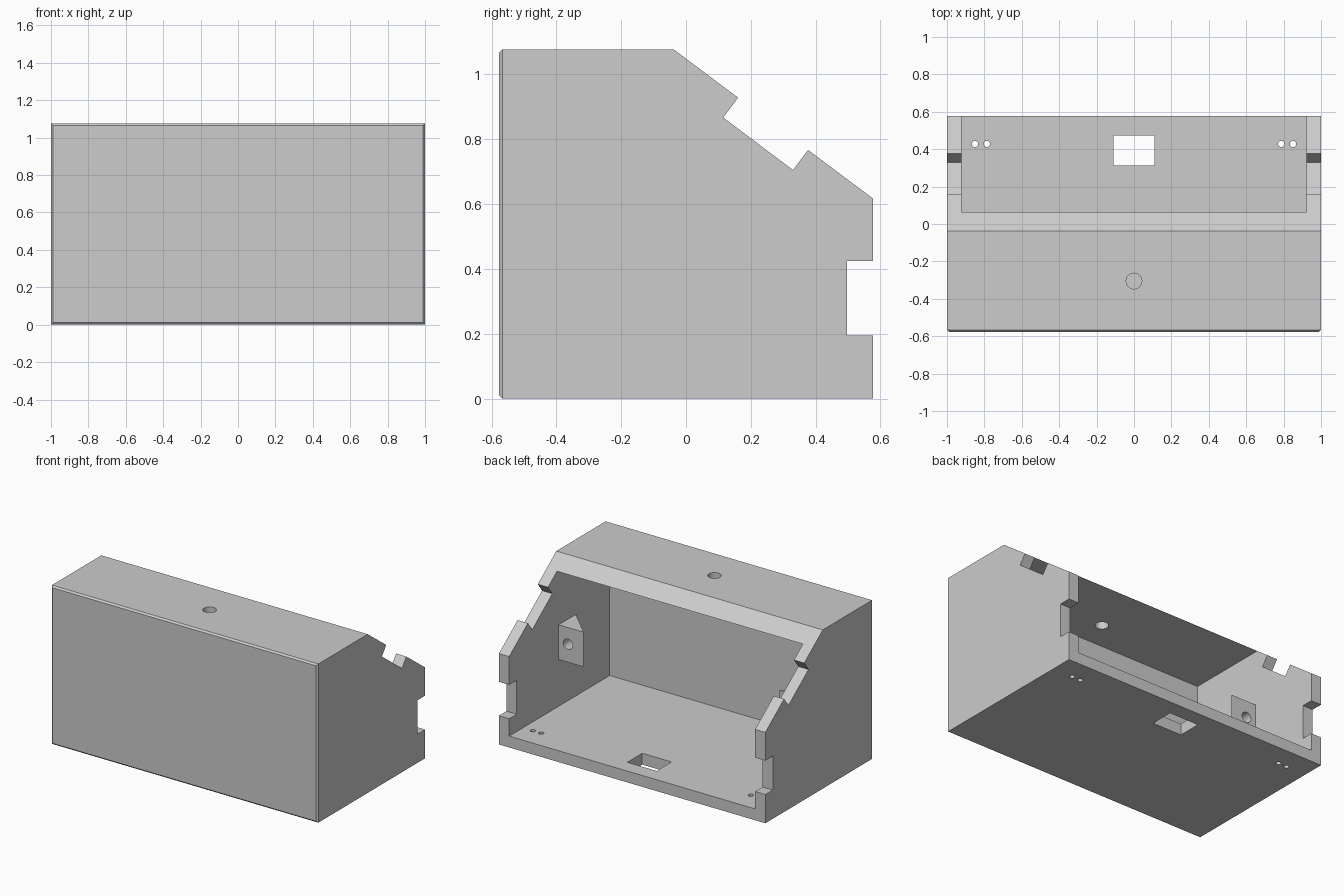
import bpy, bmesh
from math import cos, sin, tau

if "Cube" in bpy.data.objects:
    bpy.data.objects.remove(bpy.data.objects["Cube"])

# Single light grey material
grey = bpy.data.materials.new("light_grey")
grey.use_nodes = True
colour = (0.604, 0.604, 0.604, 1)
grey.diffuse_color = colour
grey.node_tree.nodes["Principled BSDF"].inputs["Base Color"].default_value = colour

PLACE = {"x": lambda a, b, t: (t, a, b),
         "y": lambda a, b, t: (a, t, b),
         "z": lambda a, b, t: (a, b, t)}


def prism(name, points, axis, low, high, front_bevel=0):
    """Extrude a flat outline along an axis."""
    bm = bmesh.new()
    ends = [[bm.verts.new(PLACE[axis](a, b, t)) for a, b in points] for t in (low, high)]
    for end in ends:
        bm.faces.new(end)
    for i in range(len(points)):
        j = (i + 1) % len(points)
        bm.faces.new((ends[0][i], ends[0][j], ends[1][j], ends[1][i]))
    if front_bevel:
        front = min(v.co.y for v in bm.verts) + 0.001
        edges = [e for e in bm.edges if all(v.co.y < front for v in e.verts)]
        bmesh.ops.bevel(bm, geom=edges, offset=front_bevel, segments=1, affect='EDGES')
    bmesh.ops.recalc_face_normals(bm, faces=bm.faces)
    mesh = bpy.data.meshes.new(name)
    bm.to_mesh(mesh)
    bm.free()
    mesh.materials.append(grey)
    obj = bpy.data.objects.new(name, mesh)
    bpy.context.collection.objects.link(obj)
    return obj


def rect(a0, a1, b0, b1):
    return [(a0, b0), (a1, b0), (a1, b1), (a0, b1)]


def circle(a, b, radius, sides=32):
    return [(a + radius * cos(tau * i / sides), b + radius * sin(tau * i / sides))
            for i in range(sides)]


def cut(target, *outline):
    """Subtract a prism from the target and discard it."""
    cutter = prism("cutter", *outline)
    cutter.hide_render = True
    mod = target.modifiers.new("cut", 'BOOLEAN')
    mod.operation, mod.solver, mod.object = 'DIFFERENCE', 'EXACT', cutter
    apply(target, mod)
    bpy.data.objects.remove(cutter)


def apply(obj, mod):
    bpy.context.view_layer.objects.active = obj
    bpy.ops.object.modifier_apply(modifier=mod.name)


def smooth(obj):
    bpy.ops.object.select_all(action='DESELECT')
    obj.select_set(True)
    bpy.context.view_layer.objects.active = obj
    bpy.ops.object.shade_smooth_by_angle(angle=0.5)


# Housing: sloped-back box with a chamfered front
BACK, TOP, WALL = 0.577, 1.077, 0.077
profile = [(-BACK, 0), (BACK, 0), (BACK, 0.617), (-0.038, TOP), (-BACK, TOP)]
housing = prism("housing", profile, "x", -1, 1, 0.011)

# Open interior
inner = 1 - WALL
cut(housing, rect(WALL - BACK, 0.8, WALL, TOP - WALL), "x", -inner, inner)

# Notches in the side walls
slope_notch = [(0.115, 0.867), (0.33, 0.705), (0.42, 0.825), (0.205, 0.987)]
cut(housing, slope_notch, "x", -1.1, 1.1)
cut(housing, rect(0.497, 0.7, 0.195, 0.425), "x", -1.1, 1.1)

# Hole in the top, cable opening and screw holes in the floor
cut(housing, circle(0, -0.305, 0.042), "z", 0.9, 1.2)
cut(housing, rect(-0.11, 0.11, 0.312, 0.472), "z", -0.1, 0.2)
for x in (-0.85, -0.787, 0.787, 0.85):
    cut(housing, circle(x, 0.428, 0.017, 16), "z", -0.1, 0.2)
smooth(housing)

# Wedge-shaped screw brackets on the inner side walls
wedge = [(inner, 0.048), (inner - 0.188, 0.048), (inner, -0.137)]
bracket = prism("screw_brackets", wedge, "z", 0.395, 0.63)
cut(bracket, circle(0.853, 0.517, 0.035), "y", -0.3, 0.2)
mirror = bracket.modifiers.new("mirror", 'MIRROR')
apply(bracket, mirror)
smooth(bracket)
